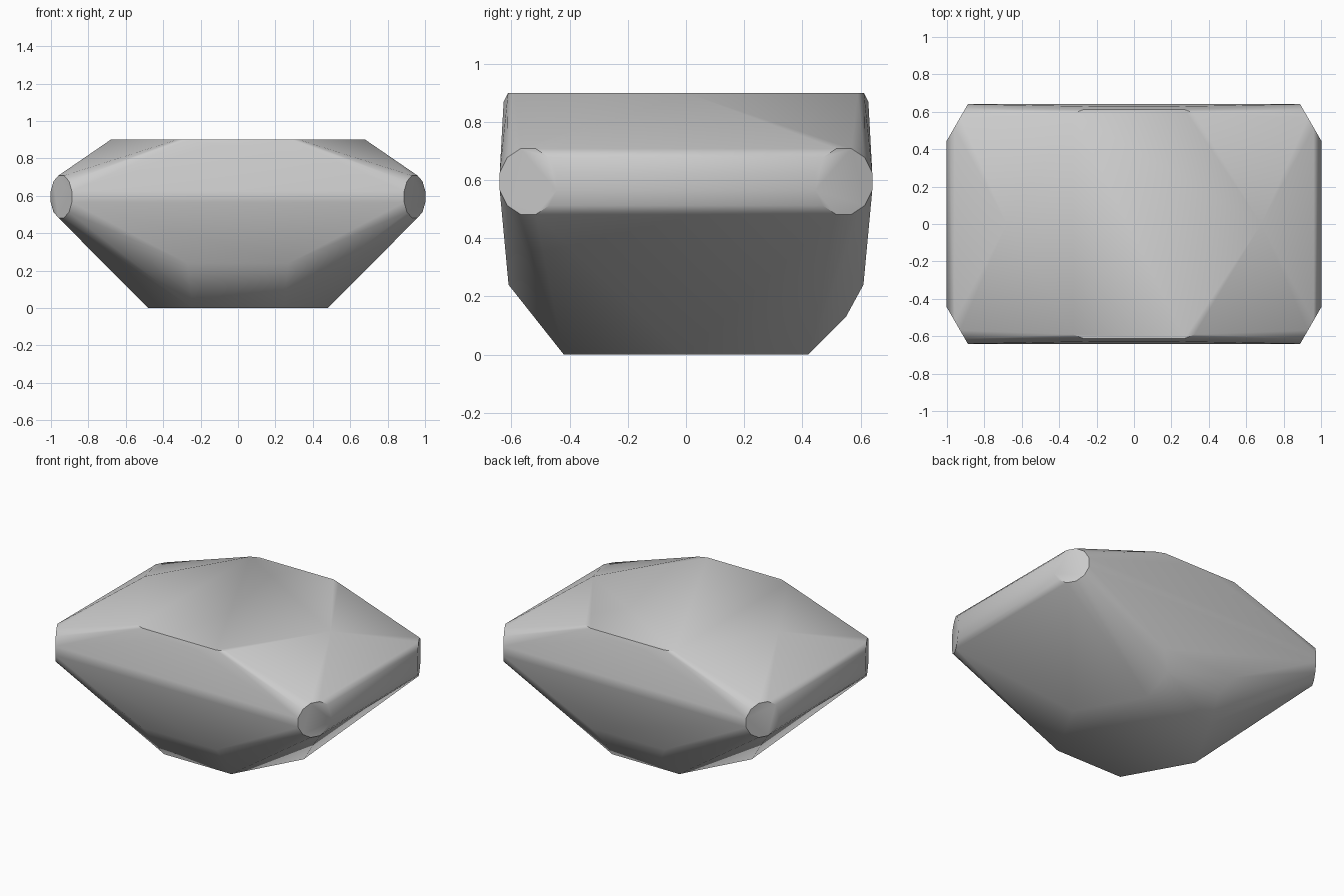
import bpy
import bmesh
from math import sin, cos, radians
from mathutils import Vector

cube = bpy.data.objects.get("Cube")
if cube:
    bpy.data.objects.remove(cube, do_unlink=True)

# Material
grey = bpy.data.materials.new("stone grey")
grey.use_nodes = True
color = (0.6, 0.6, 0.6, 1)
grey.diffuse_color = color
grey.node_tree.nodes["Principled BSDF"].inputs["Base Color"].default_value = color

points = set()


def mirrored(x, y, z):
    """Add a point and its reflections across x and y."""
    for sx in (1, -1):
        for sy in (1, -1):
            points.add((sx * x, sy * y, z))


# Upper and lower hexagonal rims, with softened front and back corners
for p in [(0.68, 0, 0.9), (0.325, 0.59, 0.9), (0.27, 0.612, 0.9),
          (0.13, 0.627, 0.87), (0.27, 0.61, 0.24),
          (0.48, 0, 0), (0.245, 0.42, 0)]:
    mirrored(*p)

# Small extra facet under the back
for side in (1, -1):
    points.add((side * 0.2, 0.55, 0.13))

# Four round corner ends, angled outwards
centre = Vector((0.945, 0.5425, 0.595))
across = Vector((-0.5, cos(radians(30)), 0))
radius, sides = 0.117, 12
for i in range(sides):
    a = radians(360 * (i + 0.5) / sides)
    mirrored(*(centre + radius * (cos(a) * across + sin(a) * Vector((0, 0, 1)))))

# Wrap everything in one convex skin
bm = bmesh.new()
for p in sorted(points):
    bm.verts.new(p)
hull = bmesh.ops.convex_hull(bm, input=bm.verts)
loose = [v for v in bm.verts if not v.link_faces]
bmesh.ops.delete(bm, geom=loose, context='VERTS')
bmesh.ops.dissolve_limit(bm, angle_limit=radians(0.5), verts=bm.verts, edges=bm.edges)
bmesh.ops.recalc_face_normals(bm, faces=bm.faces)

mesh = bpy.data.meshes.new("faceted_body")
bm.to_mesh(mesh)
bm.free()
mesh.materials.append(grey)
body = bpy.data.objects.new("faceted_body", mesh)
bpy.context.collection.objects.link(body)

# Smooth facets, crisp end caps and base
bpy.context.view_layer.objects.active = body
body.select_set(True)
bpy.ops.object.shade_smooth_by_angle(angle=radians(40))
